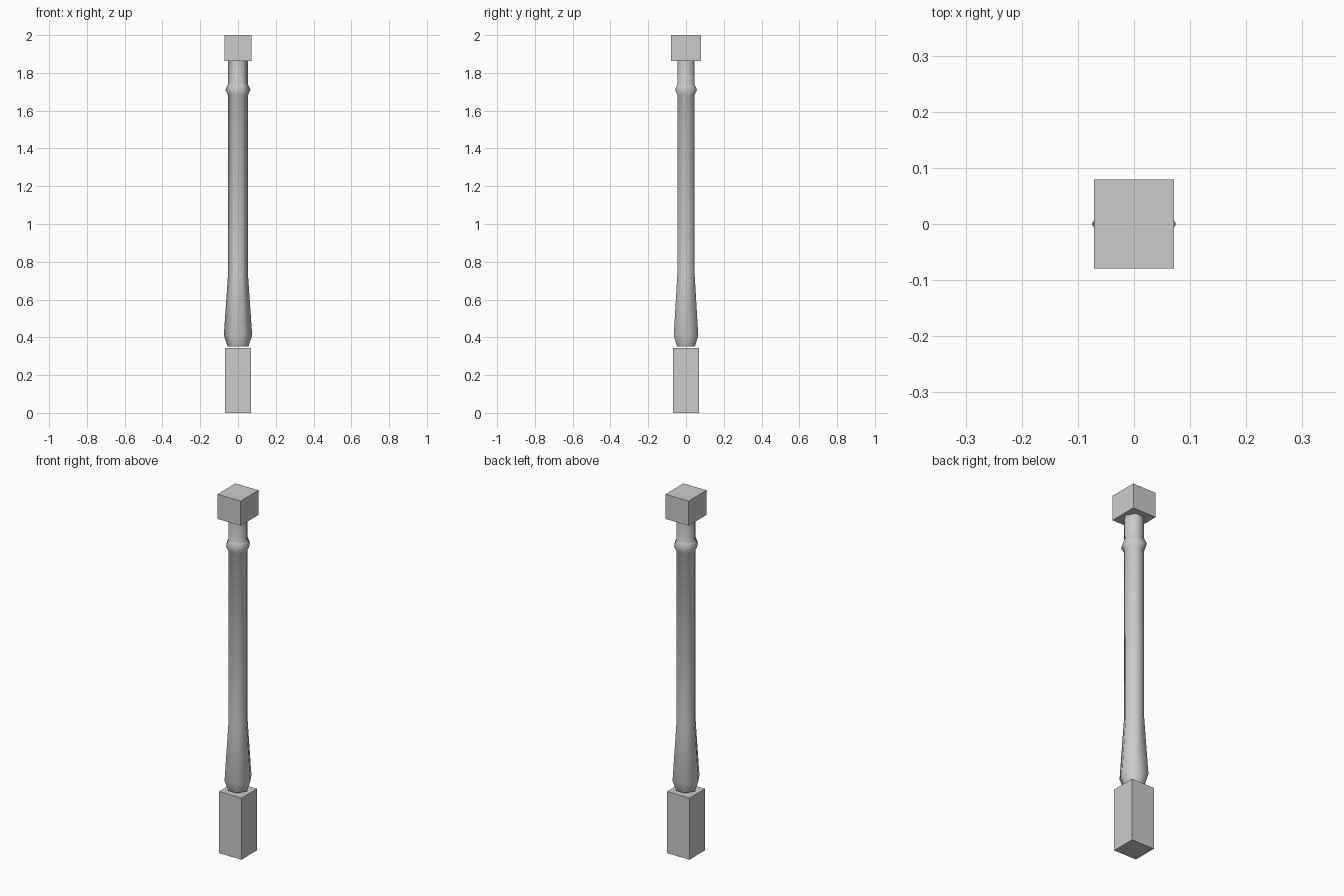
import bpy, bmesh, math

if "Cube" in bpy.data.objects:
    bpy.data.objects.remove(bpy.data.objects["Cube"])


def block(name, sx, sy, z0, z1):
    bpy.ops.mesh.primitive_cube_add(size=1, location=(0, 0, (z0 + z1) / 2))
    ob = bpy.context.object
    ob.name = name
    ob.scale = (sx, sy, z1 - z0)
    bpy.ops.object.transform_apply(location=False, rotation=False, scale=True)
    return ob


def turned(name, profile, sides=6):
    bm = bmesh.new()
    rings = [[bm.verts.new((r * math.cos(math.tau * i / sides),
                            r * math.sin(math.tau * i / sides), z))
              for i in range(sides)] for r, z in profile]
    for a, b in zip(rings, rings[1:]):
        for i in range(sides):
            j = (i + 1) % sides
            bm.faces.new((a[i], a[j], b[j], b[i]))
    bm.faces.new(rings[0][::-1])
    bm.faces.new(rings[-1])
    me = bpy.data.meshes.new(name)
    bm.to_mesh(me)
    bm.free()
    ob = bpy.data.objects.new(name, me)
    bpy.context.collection.objects.link(ob)
    bpy.ops.object.select_all(action='DESELECT')
    ob.select_set(True)
    bpy.context.view_layer.objects.active = ob
    bpy.ops.object.shade_smooth_by_angle(angle=math.radians(65))
    return ob


# Square base and cap blocks
block("base_block", 0.138, 0.136, 0, 0.343)
block("cap_block", 0.142, 0.158, 1.863, 2.0)

# Six-sided turned shaft: flared foot, straight column, collar, neck
turned("shaft", [(0.055, 0.351), (0.075, 0.41), (0.053, 0.73), (0.052, 1.682),
                 (0.067, 1.71), (0.055, 1.735), (0.052, 1.743), (0.052, 1.864)])
